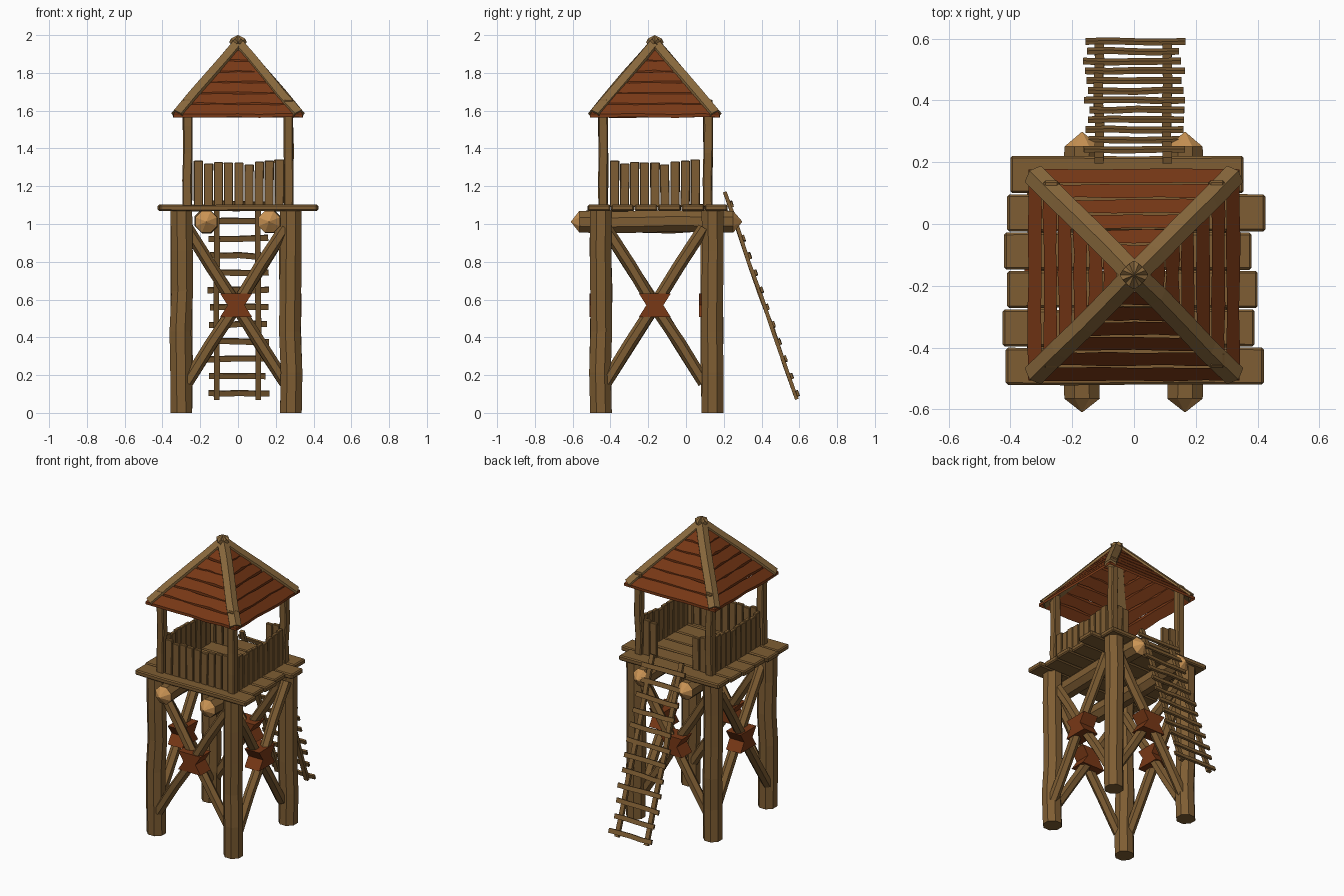
import bpy, bmesh, math, random
from mathutils import Vector as V

if "Cube" in bpy.data.objects:
    bpy.data.objects.remove(bpy.data.objects["Cube"])

random.seed(4)
CY = -0.165  # tower centre in y


def material(name, rgb):
    m = bpy.data.materials.new(name)
    m.diffuse_color = (*rgb, 1)
    m.use_nodes = True
    m.node_tree.nodes["Principled BSDF"].inputs["Base Color"].default_value = m.diffuse_color
    return m


WOOD = material("wood", (0.21, 0.11, 0.033))
PALE = material("pale_wood", (0.25, 0.14, 0.046))
CUT = material("cut_wood", (0.60, 0.30, 0.09))
RED = material("red_wood", (0.19, 0.04, 0.008))


def make(name, rings, mat, bevel=0):
    """Skin a list of equal rings into a closed solid."""
    bm = bmesh.new()
    rs = [[bm.verts.new(p) for p in r] for r in rings]
    n = len(rs[0])
    for a, b in zip(rs, rs[1:]):
        for i in range(n):
            bm.faces.new((a[i], a[(i + 1) % n], b[(i + 1) % n], b[i]))
    bm.faces.new(rs[0])
    bm.faces.new(rs[-1])
    bmesh.ops.recalc_face_normals(bm, faces=bm.faces)
    me = bpy.data.meshes.new(name)
    bm.to_mesh(me)
    bm.free()
    me.materials.append(mat)
    ob = bpy.data.objects.new(name, me)
    bpy.context.collection.objects.link(ob)
    if bevel:
        mod = ob.modifiers.new("bevel", "BEVEL")
        mod.width = bevel
        mod.segments = 1
    return ob


def rect(w, h):
    return [(-w / 2, -h / 2), (w / 2, -h / 2), (w / 2, h / 2), (-w / 2, h / 2)]


def ngon(r, n):
    return [(r * math.cos(math.tau * (i + .5) / n), r * math.sin(math.tau * (i + .5) / n)) for i in range(n)]


def strut(name, p, q, section, side, mat=WOOD, segs=1, jit=0.0, bevel=0):
    """Sweep a section from p to q; inner rings wobble a little, like rough timber."""
    p, q = V(p), V(q)
    d = (q - p).normalized()
    u = V(side)
    u = (u - u.dot(d) * d).normalized()
    v = d.cross(u)
    rings = []
    for k in range(segs + 1):
        j = jit if 0 < k < segs else 0
        c = p.lerp(q, k / segs) + u * random.uniform(-j, j) + v * random.uniform(-j, j)
        rings.append([c + a * u + b * v for a, b in section])
    return make(name, rings, mat, bevel)


X, Y, Z = V((1, 0, 0)), V((0, 1, 0)), V((0, 0, 1))

# legs and upper posts
for sx in (-1, 1):
    for sy in (-1, 1):
        x, y = sx * 0.29 - 0.01, CY + 0.01 + sy * 0.295
        strut("leg", (x, y, 0), (x, y, 1.075), ngon(0.062, 8), X, segs=5, jit=0.006)
        x, y = sx * 0.268, CY + 0.003 + sy * 0.277
        strut("roof_post", (x, y, 1.09), (x, y, 1.66), rect(0.05, 0.05), X, segs=4, jit=0.004, bevel=0.006)

# cross braces with lashings on all four sides
for d, t in ((X, Y), (-X, Y), (Y, X), (-Y, X)):
    mid = V((-0.01, CY, 0.57)) + d * 0.29
    for s in (-1, 1):
        off = t * 0.26 + Z * 0.41 * s
        strut("cross_brace", mid - off + d * 0.018 * s, mid + off + d * 0.018 * s,
              ngon(0.033, 6), d, segs=4, jit=0.004)
    shape = [(-.085, -.063), (.085, -.063), (.045, 0), (.085, .063), (-.085, .063), (-.045, 0)]
    make("brace_lashing", [[mid + t * a + Z * b + d * e for a, b in shape] for e in (-.055, .055)], RED)

# support logs with pointed ends
for x in (-0.168, 0.165):
    strut("support_log", (x, -0.565, 1.012), (x, 0.25, 1.012), ngon(0.062, 8), X, segs=5, jit=0.006)
    for y, tip in ((-0.565, -0.608), (0.25, 0.297)):
        make("log_tip", [[V((x + a * f, yy, 1.012 + b * f)) for a, b in ngon(0.062, 8)]
                         for yy, f in ((y, 1), (tip, 0.04))], CUT)

# deck planks
ends = [(-.415, .42), (-.425, .39), (-.41, .40), (-.42, .38), (-.41, .425), (-.40, .355)]
for i, (a, b) in enumerate(ends):
    y = -0.46 + i * 0.124
    strut("deck_plank", (a, y, 1.086), (b, y, 1.086), rect(0.12, 0.034), Y, segs=4, jit=0.002, bevel=0.007)

# railing boards, with an opening at the back for the ladder
tops = [1.335, 1.32, 1.328, 1.325, 1.325, 1.315, 1.33, 1.335, 1.342]
for d, t in ((X, Y), (-X, Y), (Y, X), (-Y, X)):
    for i, top in enumerate(tops):
        if d == Y and 1 < i < 7:
            continue
        c = V((0.004, CY, 0)) + d * 0.273 + t * (i - 4) * 0.0535
        strut("railing_board", c + Z * 1.09, c + t * random.uniform(-.003, .003) + Z * top,
              rect(0.048, 0.024), t, bevel=0.003)

# roof boards: wavy trapezoids on four slopes
K, ROWS, R0 = 1.17, 7, 0.342
for d, t in ((X, Y), (-X, Y), (Y, X), (-Y, X)):
    for i in range(ROWS):
        ra = R0 * (1 - i / ROWS)
        rb = R0 * (1 - (i + 1) / ROWS) + 0.006
        n = 6

        def edge(r, wav):
            pts = []
            for k in range(n + 1):
                rr = r + (random.uniform(-wav, wav) if 0 < k < n else 0)
                pts.append(V((0, CY, 1.983 - K * rr)) + d * rr + t * r * (2 * k / n - 1))
            return pts

        lo, hi = edge(ra, 0.003), edge(rb, 0.002)
        drop = Z * 0.018
        make("roof_board", [[a, b, b - drop, a - drop] for a, b in zip(lo, hi)], RED)

# hip beams along the roof corners
hip = [(0, 0), (0.037, 0.024), (0.034, 0.05), (-0.034, 0.05), (-0.037, 0.024)]
for sx in (-1, 1):
    for sy in (-1, 1):
        e = 0.338
        p, q = V((sx * e, CY + sy * e, 2 - K * e)), V((0, CY, 2))
        strut("roof_hip_beam", p, q, hip, (q - p).cross(Z), PALE, segs=4, jit=0.004)

# ladder
bot, top = V((0, 0.587, 0.072)), V((0, 0.205, 1.17))
out = (top - bot).cross(X).normalized()
if out.y < 0:
    out = -out
for x in (-0.113, 0.108):
    strut("ladder_rail", bot + X * x, top + X * x, rect(0.03, 0.02), X, segs=6, jit=0.003)
for i in range(12):
    c = bot.lerp(top, 0.025 + i * 0.083) + out * 0.014
    a, b = (0.155 + random.uniform(-.012, .012) for _ in range(2))
    tilt = Z * random.uniform(-.004, .004)
    strut("ladder_rung", c - X * a - tilt, c + X * b + tilt, rect(0.03, 0.013), top - bot, segs=4, jit=0.003)
